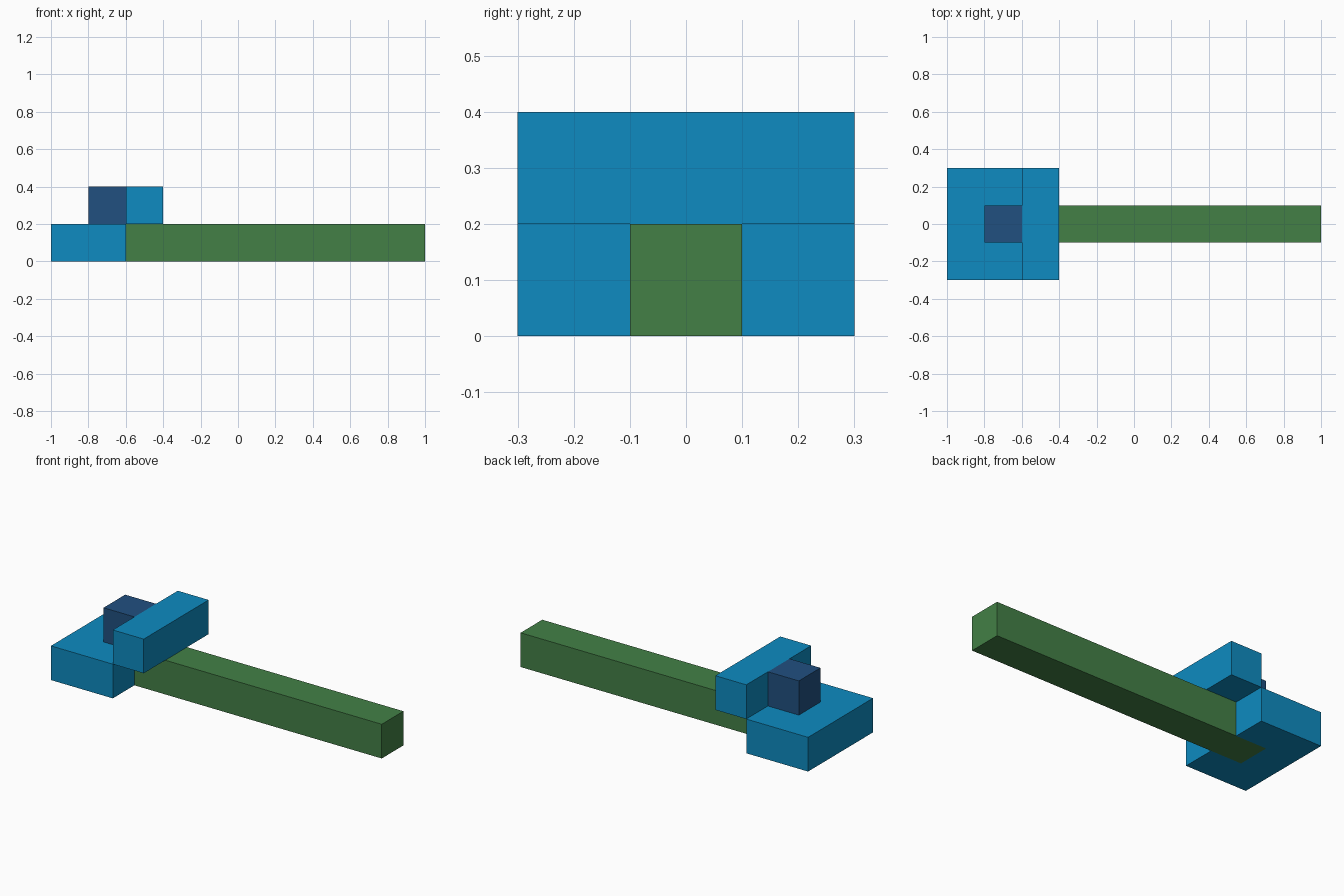
import bpy, bmesh

if "Cube" in bpy.data.objects:
    bpy.data.objects.remove(bpy.data.objects["Cube"])


def material(name, color):
    m = bpy.data.materials.new(name)
    m.diffuse_color = (*color, 1.0)
    m.use_nodes = True
    m.node_tree.nodes["Principled BSDF"].inputs["Base Color"].default_value = m.diffuse_color
    return m


BLUE = material("bright blue", (0.0044, 0.258, 0.533))
NAVY = material("navy blue", (0.015, 0.080, 0.216))
GREEN = material("green", (0.056, 0.216, 0.061))


def prism(name, outline, z0, z1, mat):
    """Extrude a flat xy outline from z0 up to z1."""
    bm = bmesh.new()
    face = bm.faces.new([bm.verts.new((x, y, z0)) for x, y in outline])
    top = bmesh.ops.extrude_face_region(bm, geom=[face])["geom"]
    bmesh.ops.translate(bm, vec=(0, 0, z1 - z0),
                        verts=[v for v in top if isinstance(v, bmesh.types.BMVert)])
    bmesh.ops.recalc_face_normals(bm, faces=bm.faces)
    mesh = bpy.data.meshes.new(name)
    bm.to_mesh(mesh)
    bm.free()
    mesh.materials.append(mat)
    obj = bpy.data.objects.new(name, mesh)
    bpy.context.collection.objects.link(obj)


def rect(x0, x1, half):
    return [(x0, -half), (x1, -half), (x1, half), (x0, half)]


# Lower block, notched on its inner side to receive the shaft
prism("lower_block", [(-1, -0.3), (-0.6, -0.3), (-0.6, -0.1), (-0.8, -0.1),
                      (-0.8, 0.1), (-0.6, 0.1), (-0.6, 0.3), (-1, 0.3)], 0, 0.2, BLUE)
# Long shaft, seated in the notch
prism("shaft", rect(-0.8, 1, 0.1), 0, 0.2, GREEN)
# Raised crossbar over the shaft
prism("crossbar", rect(-0.6, -0.4, 0.3), 0.2, 0.4, BLUE)
# Small cube capping the notch
prism("cap_cube", rect(-0.8, -0.6, 0.1), 0.2, 0.4, NAVY)
